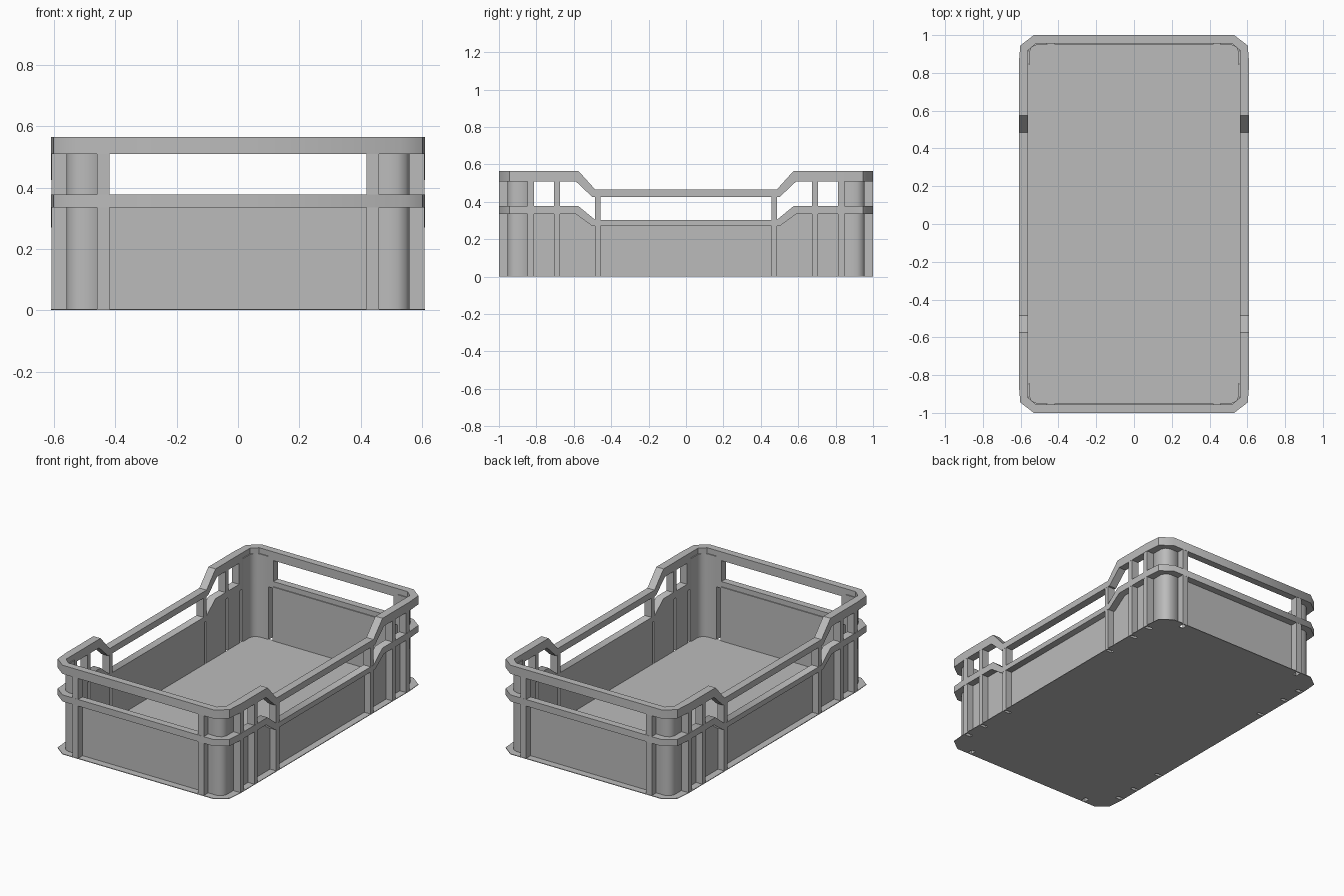
import bpy, bmesh, math

cube = bpy.data.objects.get("Cube")
if cube:
    bpy.data.objects.remove(cube)

grey = bpy.data.materials.new("grey plastic")
grey.use_nodes = True
colour = (0.5, 0.5, 0.5, 1)
grey.diffuse_color = colour
grey.node_tree.nodes["Principled BSDF"].inputs["Base Color"].default_value = colour

OUT_X, OUT_Y, IN_X, IN_Y = 0.61, 1.0, 0.56, 0.955
SKIN = 0.006
LOW_Y, HIGH_Y = 0.485, 0.575      # ends of the dip in the long sides
OUTER = [(OUT_X, LOW_Y), (OUT_X, HIGH_Y), (OUT_X, 0.85), (0.602, 0.945), (0.53, OUT_Y)]
INNER = [(IN_X, LOW_Y), (IN_X, HIGH_Y), (IN_X, 0.85), (IN_X, 0.92), (0.52, IN_Y)]


def finish(name, bm, smooth=None):
    bmesh.ops.recalc_face_normals(bm, faces=bm.faces[:])
    mesh = bpy.data.meshes.new(name)
    bm.to_mesh(mesh)
    bm.free()
    obj = bpy.data.objects.new(name, mesh)
    bpy.context.collection.objects.link(obj)
    mesh.materials.append(grey)
    if smooth:
        bpy.ops.object.select_all(action='DESELECT')
        obj.select_set(True)
        bpy.context.view_layer.objects.active = obj
        bpy.ops.object.shade_smooth_by_angle(angle=math.radians(smooth))
    return obj


def box(bm, lo, hi):
    vs = [bm.verts.new((x, y, z)) for x in (lo[0], hi[0])
          for y in (lo[1], hi[1]) for z in (lo[2], hi[2])]
    for f in ((0, 1, 3, 2), (4, 5, 7, 6), (0, 1, 5, 4), (2, 3, 7, 6), (0, 2, 6, 4), (1, 3, 7, 5)):
        bm.faces.new([vs[i] for i in f])


def prism(bm, points, offset):
    a = [bm.verts.new(p) for p in points]
    b = [bm.verts.new([c + d for c, d in zip(p, offset)]) for p in points]
    bm.faces.new(a)
    bm.faces.new(b[::-1])
    for i in range(len(a)):
        j = (i + 1) % len(a)
        bm.faces.new((a[i], a[j], b[j], b[i]))


def all_round(quarter):
    """Mirror one corner's points into a closed loop."""
    left = [(-p[0],) + tuple(p[1:]) for p in reversed(quarter)]
    half = quarter + left
    return half + [(p[0], -p[1]) + tuple(p[2:]) for p in reversed(half)]


def dip(y, low, high):
    t = min(1, max(0, (abs(y) - LOW_Y) / (HIGH_Y - LOW_Y)))
    return low + (high - low) * t


# Rails: closed loops of rectangular section that dip along the sides
def rail(name, bottom, top):
    bm = bmesh.new()
    loops = []
    for pts, level, shift in ((OUTER, top, 0), (INNER, top, 0),
                              (INNER, bottom, 0.015), (OUTER, bottom, 0.015)):
        quarter = []
        for i, (x, y) in enumerate(pts):
            z = level[0] if i == 0 else level[1]
            quarter.append((x, y + (shift if i < 2 else 0), z))
        loops.append([bm.verts.new(p) for p in all_round(quarter)])
    count = len(loops[0])
    for k in range(4):
        a, b = loops[k], loops[(k + 1) % 4]
        for i in range(count):
            j = (i + 1) % count
            bm.faces.new((a[i], a[j], b[j], b[i]))
    return finish(name, bm, 40)


RIM_BOTTOM, RIM_TOP = (0.425, 0.51), (0.465, 0.565)
BAND_BOTTOM, BAND_TOP = (0.27, 0.335), (0.303, 0.377)
rail("upper_rim", RIM_BOTTOM, RIM_TOP)
rail("middle_band", BAND_BOTTOM, BAND_TOP)

# Posts: thin channels open to the inside, closed above the band
SIDE_POSTS = ((0.456, 0.487), (0.675, 0.707), (0.812, 0.847))
END_POST = (0.42, 0.46)
posts, holes = bmesh.new(), bmesh.new()


def post(along, a, b, side):
    """along: 'y' for the long sides, 'x' for the ends."""
    inner, outer = (IN_X, OUT_X) if along == 'y' else (IN_Y, OUT_Y)
    mid = (a + b) / 2 if along == 'y' else OUT_Y
    top = dip(mid, *RIM_BOTTOM) + 0.015
    band = dip(mid, *BAND_BOTTOM) + 0.01

    def plate(bm, a0, a1, d0, d1, z0, z1):
        lo, hi = (d0 * side, a0, z0), (d1 * side, a1, z1)
        if along == 'x':
            lo, hi = (a0, d0 * side, z0), (a1, d1 * side, z1)
        box(bm, lo, hi)

    plate(posts, a, b, outer - SKIN, outer - 0.001, 0, top)
    plate(posts, a, a + SKIN, inner, outer - SKIN, 0, top)
    plate(posts, b - SKIN, b, inner, outer - SKIN, 0, top)
    plate(posts, a + SKIN, b - SKIN, inner, inner + SKIN, band, top)
    plate(holes, a + SKIN, b - SKIN, inner + 0.002, outer - SKIN, -0.05, 0.05)


for side in (-1, 1):
    for sign in (-1, 1):
        for a, b in SIDE_POSTS:
            post('y', *sorted((a * sign, b * sign)), side)
        post('x', *sorted((END_POST[0] * sign, END_POST[1] * sign)), side)
finish("posts", posts)

# Wall panels between the posts
sides = bmesh.new()
gaps = [(-SIDE_POSTS[0][0], SIDE_POSTS[0][0])]
for (_, a), (b, _) in zip(SIDE_POSTS, SIDE_POSTS[1:]):
    gaps += [(a, b), (-b, -a)]
for a, b in gaps:
    breaks = [y for s in (-1, 1) for y in (s * LOW_Y, s * HIGH_Y) if a < y < b]
    ys = sorted([a, b] + breaks)
    for side in (-1, 1):
        x = IN_X * side
        outline = [(x, a, 0), (x, b, 0)]
        outline += [(x, y, dip(y, *BAND_BOTTOM) + 0.01) for y in reversed(ys)]
        prism(sides, outline, (SKIN * side, 0, 0))
finish("side_panels", sides)

ends = bmesh.new()
for side in (-1, 1):
    y0, y1 = sorted((IN_Y * side, (IN_Y - SKIN) * side))
    box(ends, (-END_POST[0], y0, 0), (END_POST[0], y1, BAND_BOTTOM[1] + 0.01))
finish("end_panels", ends)

# Rounded corner walls reaching the upper rim
corners = bmesh.new()
path = [(IN_X, SIDE_POSTS[2][1]), (IN_X, 0.915), (0.548, 0.942), (0.52, IN_Y), (END_POST[1], IN_Y)]
for sx in (-1, 1):
    for sy in (-1, 1):
        rings = []
        for d in (0, SKIN):
            for z in (0, RIM_BOTTOM[1] + 0.02):
                rings.append([corners.verts.new(((x - d) * sx, (y - d) * sy, z)) for x, y in path])
        for p, q in ((0, 1), (2, 3), (0, 2), (1, 3)):
            for i in range(len(path) - 1):
                corners.faces.new((rings[p][i], rings[p][i + 1], rings[q][i + 1], rings[q][i]))
        for i in (0, -1):
            corners.faces.new([rings[k][i] for k in (0, 1, 3, 2)])
finish("corner_walls", corners, 50)

# Floor plate with drain holes under the posts
floor_mesh = bmesh.new()
prism(floor_mesh, [(x, y, 0) for x, y in all_round(OUTER)], (0, 0, 0.004))
floor = finish("floor", floor_mesh)
cutter = finish("floor_hole_cutter", holes)
cutter.hide_render = True
cutter.hide_viewport = True
cutter.display_type = 'WIRE'
cut = floor.modifiers.new("holes", 'BOOLEAN')
cut.operation = 'DIFFERENCE'
cut.solver = 'EXACT'
cut.object = cutter
